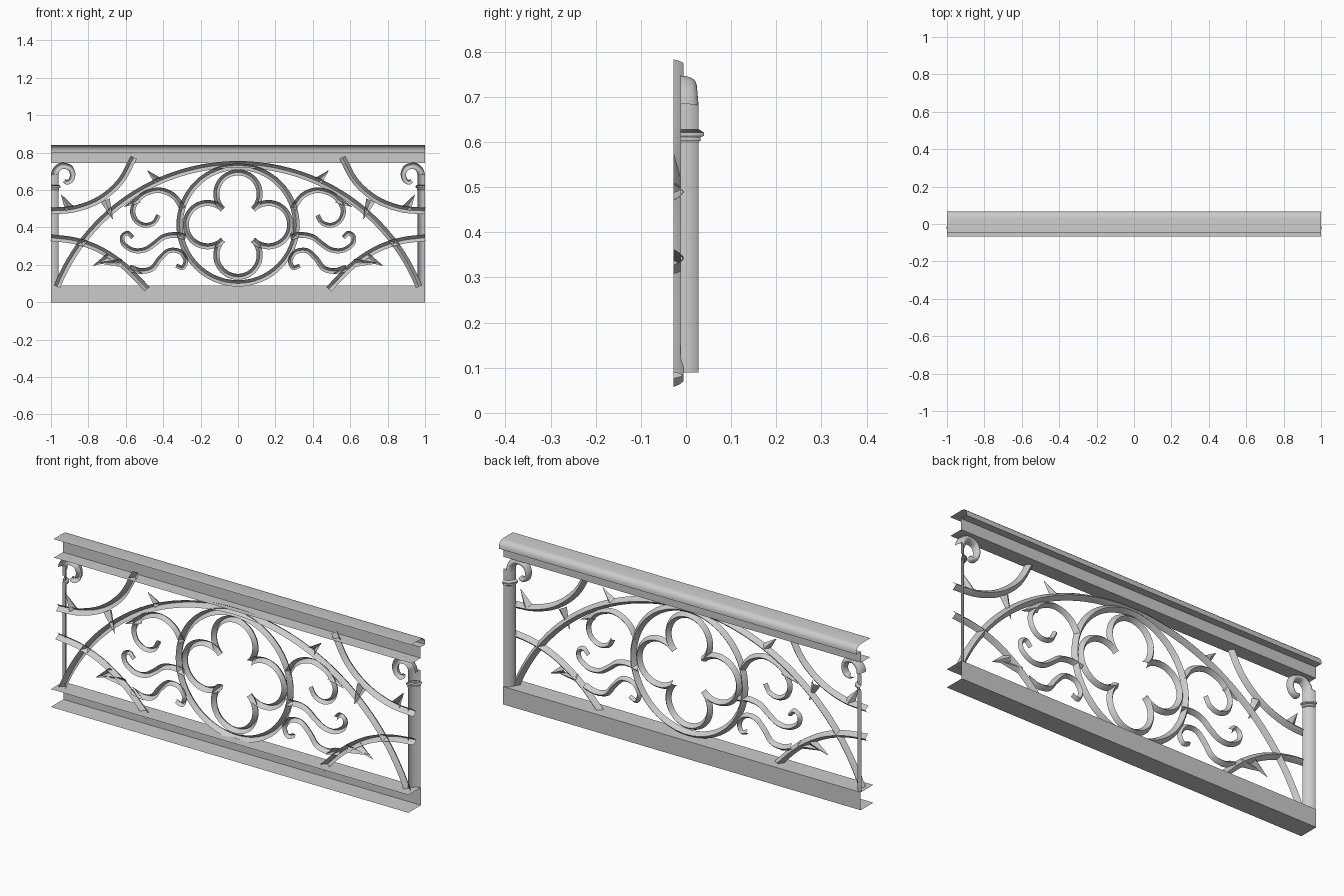
import bpy, math
from mathutils import Vector

if "Cube" in bpy.data.objects:
    bpy.data.objects.remove(bpy.data.objects["Cube"])

def make(name, verts, faces, mirror=False, angle=40):
    me = bpy.data.meshes.new(name)
    me.from_pydata(verts, [], faces)
    ob = bpy.data.objects.new(name, me)
    bpy.context.collection.objects.link(ob)
    bpy.context.view_layer.objects.active = ob
    ob.select_set(True)
    bpy.ops.object.shade_smooth_by_angle(angle=math.radians(angle))
    ob.select_set(False)
    if mirror:
        m = ob.modifiers.new("mirror", 'MIRROR')
        m.use_clip = True
    return ob

def grid_faces(rows, cols, closed=False):
    return [(i * cols + j, i * cols + j + 1,
             (i + 1) % rows * cols + j + 1, (i + 1) % rows * cols + j)
            for i in range(rows if closed else rows - 1) for j in range(cols - 1)]

def smooth(pts, n=6):
    # Catmull-Rom through the given (x, z) points
    p = [Vector(q) for q in pts]
    p = [2 * p[0] - p[1]] + p + [2 * p[-1] - p[-2]]
    out = []
    for i in range(1, len(p) - 2):
        a, b, c, d = p[i - 1:i + 3]
        for k in range(n):
            t = k / n
            out.append(0.5 * (2 * b + (c - a) * t + (2 * a - 5 * b + 4 * c - d) * t * t
                              + (3 * b - a - 3 * c + d) * t ** 3))
    return out + [p[-2]]

RIDGE = [(-1, 0), (-.6, .55), (0, 1), (.6, .55), (1, 0)]
ROUND = [(-math.cos(math.pi * k / 8), math.sin(math.pi * k / 8)) for k in range(9)]

def bar(name, path, w, d=.023, y=-.028, end=1.0, closed=False, mirror=True, section=RIDGE):
    # half-section bar, hollow towards the front, convex towards the back
    path = [Vector(p) for p in path]
    n, verts = len(path), []
    for i, p in enumerate(path):
        if closed:
            t = path[(i + 1) % n] - path[i - 1]
        else:
            t = path[min(i + 1, n - 1)] - path[max(i - 1, 0)]
        t.normalize()
        s = 1 + (end - 1) * i / (n - 1)
        for u, v in section:
            verts.append((p.x - t.y * u * w * s, y + d * v * s, p.y + t.x * u * w * s))
    return make(name, verts, grid_faces(n, len(section), closed), mirror, 60)

def arc(cx, cz, r, a0, a1, n):
    return [(cx + r * math.cos(math.radians(a0 + (a1 - a0) * i / n)),
             cz + r * math.sin(math.radians(a0 + (a1 - a0) * i / n))) for i in range(n + 1)]

def rail(name, prof):
    verts = [(x, y, z) for x in (-1, 1) for y, z in prof]
    return make(name, verts, grid_faces(2, len(prof)))

# Open channel rails
rail("bottom_rail", [(-.067, .09), (.033, .09), (.033, 0), (-.067, 0)])
rail("top_rail", [(-.045, .84), (.035, .84), (.05, .837), (.061, .828), (.067, .815),
                  (.067, .80), (.03, .80), (.03, .745), (-.042, .745)])

# End posts: quarter-round with a collar
prof = [(.04, .09), (.04, .60), (.044, .603), (.044, .611), (.052, .614),
        (.052, .621), (.044, .626), (.04, .628), (.04, .685)]
verts = [(1 + r * math.cos(a), -.012 + r * math.sin(a), z)
         for a in [math.pi / 2 * (1 + k / 8) for k in range(9)] for r, z in prof]
make("end_post", verts, grid_faces(9, len(prof)), True)
bar("post_curl", smooth([(.98, .68), (.973, .705), (.95, .727), (.925, .729), (.897, .717),
                         (.884, .685), (.893, .653), (.915, .641), (.928, .65)]),
    .02, .04, -.012, .55, section=ROUND)

# Main arch, ring and quatrefoil
bar("main_arch", arc(0, -.306, 1.043, 21.9, 158.1, 64), .018, mirror=False)
bar("centre_ring", arc(0, .413, .312, 0, 360, 64)[:-1], .017, closed=True, mirror=False)
for k in range(4):
    a = 90 * k
    c, s = math.cos(math.radians(a)), math.sin(math.radians(a))
    bar("quatrefoil_lobe", arc(.163 * c, .415 + .163 * s, .116, a - 135, a + 135, 36),
        .016, mirror=False)

# Corner branches
bar("upper_branch", smooth([(1, .488), (.87, .50), (.74, .55), (.63, .645), (.557, .775)]), .018)
bar("lower_branch", smooth([(1, .345), (.87, .328), (.74, .282), (.61, .195), (.485, .07)]), .018)

# Scrolls between ring and branches
bar("large_scroll", smooth([(.295, .50), (.335, .56), (.39, .593), (.45, .597), (.52, .565),
                            (.562, .50), (.548, .44), (.50, .412), (.45, .425), (.425, .465)]),
    .016, end=.75)
bar("middle_scroll", smooth([(.28, .35), (.34, .36), (.40, .348), (.45, .31), (.50, .28),
                             (.56, .278), (.61, .31), (.618, .35), (.59, .37), (.563, .345)]),
    .016, end=.7)
bar("lower_scroll", smooth([(.58, .185), (.52, .168), (.46, .18), (.42, .23), (.37, .275),
                            (.31, .27), (.28, .225), (.295, .185), (.33, .195)]), .016, end=.7)

# Thorns and leaf tips (base, tip, half width)
thorns = [((.90, .50), (.945, .575), .026), ((.71, .545), (.67, .445), .026),
          ((.43, .65), (.485, .705), .022), ((.53, .55), (.61, .51), .02),
          ((.69, .24), (.775, .195), .024), ((.57, .18), (.51, .15), .02),
          ((.62, .21), (.75, .21), .022)]
for b, t, w in thorns:
    bar("thorn", [b, ((b[0] + t[0]) / 2, (b[1] + t[1]) / 2), t], w, .022, end=.05)
